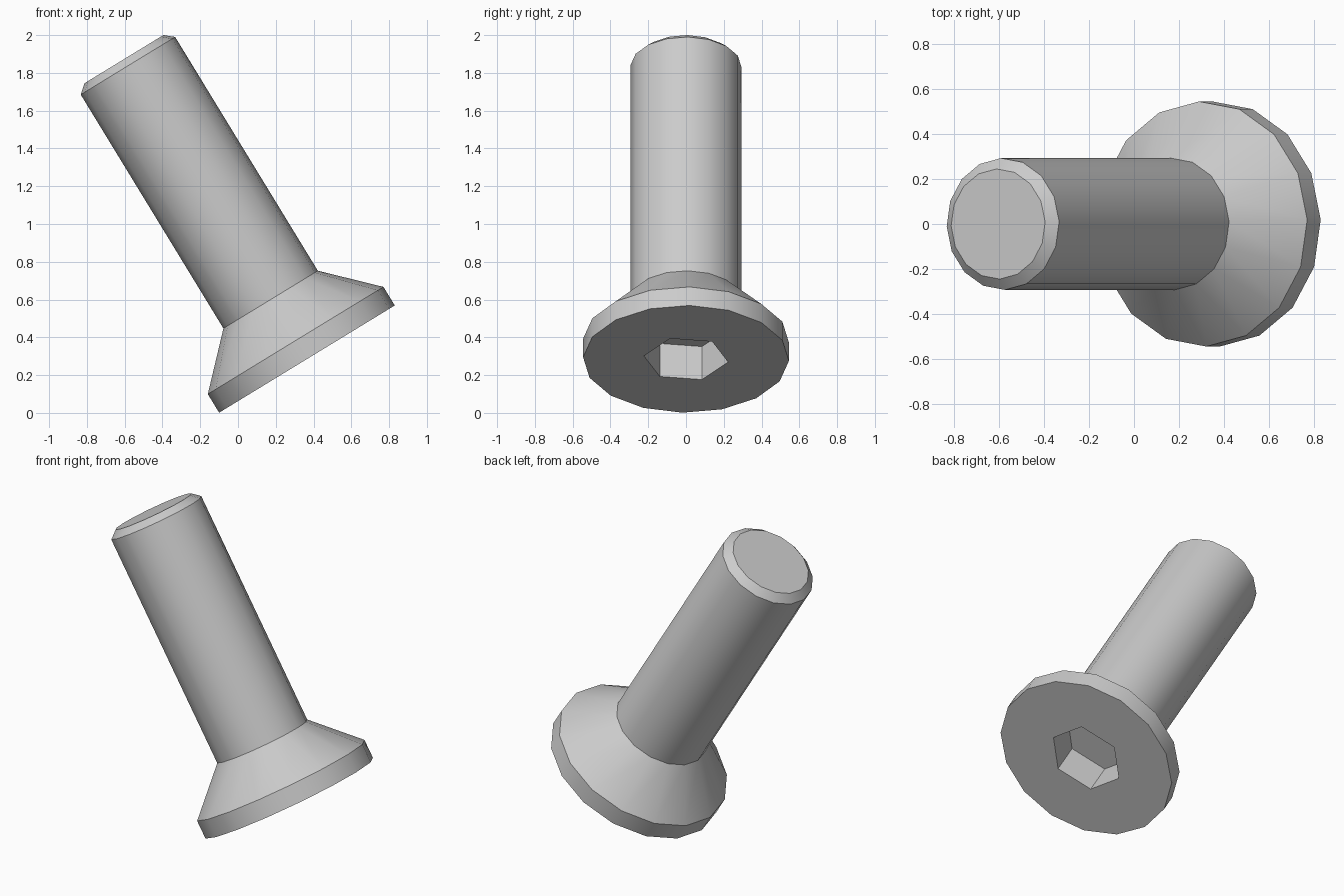
import bpy
import bmesh
from math import cos, sin, radians, tau

cube = bpy.data.objects.get("Cube")
if cube:
    bpy.data.objects.remove(cube, do_unlink=True)

SIDES = 16
TILT = radians(-31.4)

steel = bpy.data.materials.new("grey_steel")
steel.use_nodes = True
colour = (0.6, 0.6, 0.6, 1)
steel.diffuse_color = colour
steel.node_tree.nodes["Principled BSDF"].inputs["Base Color"].default_value = colour

bm = bmesh.new()


def ring(radius, height, sides, turn):
    """Closed loop of vertices around the screw axis."""
    angles = [radians(turn) + tau * i / sides for i in range(sides)]
    return [bm.verts.new((radius * cos(a), radius * sin(a), height)) for a in angles]


def bridge(lower, upper):
    """Band of quads between two loops of the same size."""
    n = len(lower)
    for i in range(n):
        j = (i + 1) % n
        bm.faces.new((lower[i], lower[j], upper[j], upper[i]))


def loop_edges(loop):
    return [bm.edges.get((loop[i - 1], loop[i])) for i in range(len(loop))]


# Countersunk head, shank and chamfered tip as (radius, height) along the axis
profile = [(0.545, 0), (0.545, 0.115), (0.293, 0.369), (0.293, 1.819), (0.245, 1.86)]
rings = [ring(r, h, SIDES, 2) for r, h in profile]
for a, b in zip(rings, rings[1:]):
    bridge(a, b)
bm.faces.new(rings[-1])

# Hexagonal drive socket sunk into the head
mouth = ring(0.225, 0, 6, 38)
floor = ring(0.225, 0.205, 6, 38)
bridge(mouth, floor)
bm.faces.new(floor)

# Flat head face around the socket
bmesh.ops.triangle_fill(bm, use_beauty=True, use_dissolve=False,
                        edges=loop_edges(rings[0]) + loop_edges(mouth))
bmesh.ops.recalc_face_normals(bm, faces=bm.faces[:])

mesh = bpy.data.meshes.new("countersunk_screw")
bm.to_mesh(mesh)
bm.free()
mesh.materials.append(steel)
screw = bpy.data.objects.new("countersunk_screw", mesh)
bpy.context.collection.objects.link(screw)

# Lean the screw over, resting on the rim of its head
screw.rotation_euler = (0, TILT, 0)
screw.location = (0.365, 0, 0.285)

bpy.ops.object.select_all(action="DESELECT")
screw.select_set(True)
bpy.context.view_layer.objects.active = screw
bpy.ops.object.shade_smooth_by_angle(angle=radians(30))
